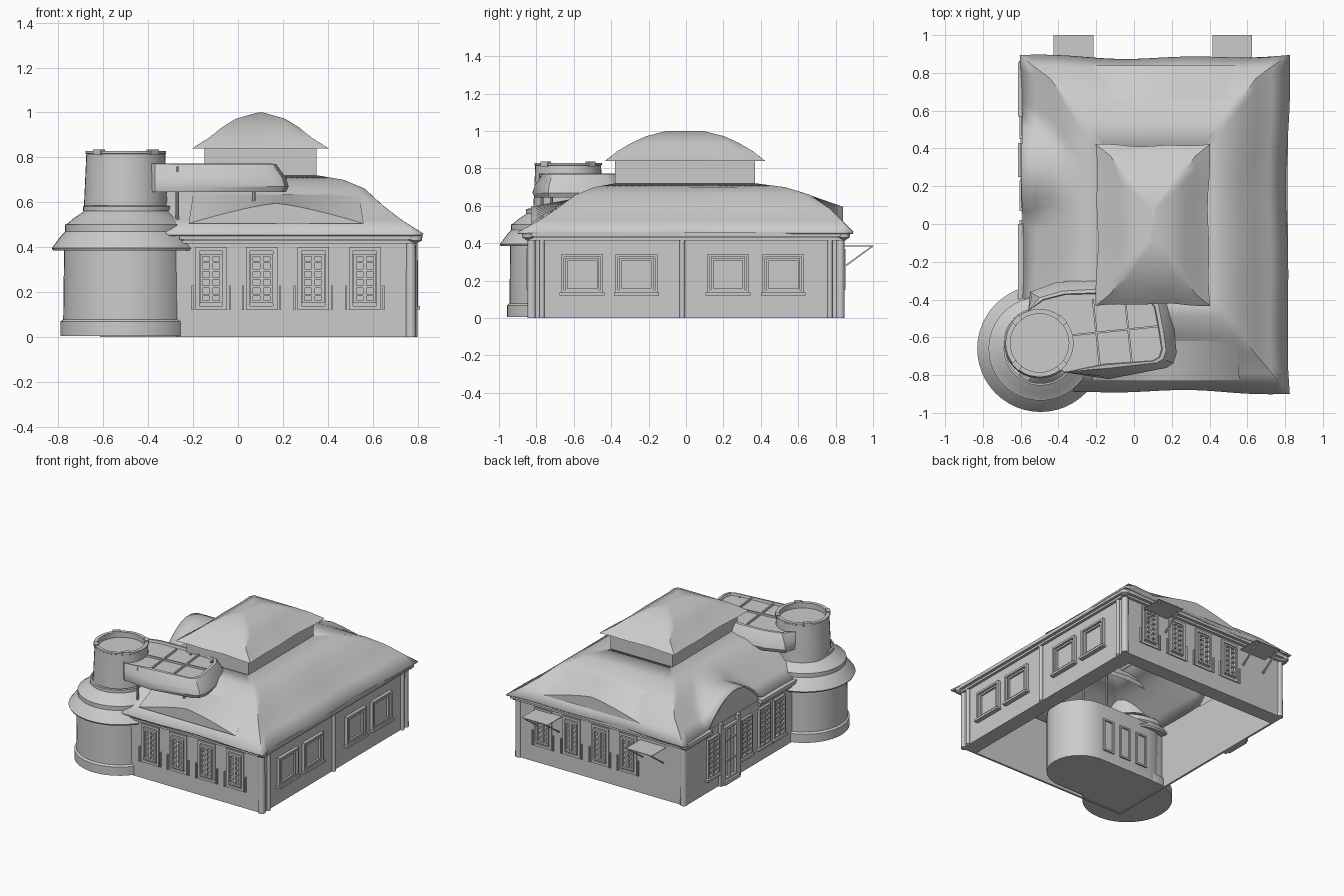
import bpy, bmesh, math
from mathutils import Matrix, Vector

if "Cube" in bpy.data.objects:
    bpy.data.objects.remove(bpy.data.objects["Cube"])


def finish(name, bm, smooth=None, thick=0):
    bmesh.ops.recalc_face_normals(bm, faces=bm.faces)
    me = bpy.data.meshes.new(name)
    bm.to_mesh(me)
    bm.free()
    ob = bpy.data.objects.new(name, me)
    bpy.context.collection.objects.link(ob)
    if thick:
        m = ob.modifiers.new("thickness", 'SOLIDIFY')
        m.thickness = thick
    if smooth:
        bpy.ops.object.select_all(action='DESELECT')
        ob.select_set(True)
        bpy.context.view_layer.objects.active = ob
        bpy.ops.object.shade_smooth_by_angle(angle=math.radians(smooth))
    return ob


def loft(name, rings, bottom=False, top=False, smooth=None, thick=0):
    bm = bmesh.new()
    rows = [[bm.verts.new(p) for p in r] for r in rings]
    n = len(rows[0])
    for a, b in zip(rows, rows[1:]):
        for i in range(n):
            bm.faces.new((a[i], a[(i + 1) % n], b[(i + 1) % n], b[i]))
    if bottom:
        bm.faces.new(rows[0])
    if top:
        bm.faces.new(rows[-1])
    return finish(name, bm, smooth, thick)


def rect(x0, x1, y0, y1, z, n=1, wave=0.0):
    c = [(x0, y0), (x1, y0), (x1, y1), (x0, y1)]
    out = []
    for k in range(4):
        a, b = Vector(c[k]), Vector(c[(k + 1) % 4])
        inward = Vector((-(b - a).y, (b - a).x)).normalized()
        for i in range(n):
            t = i / n
            p = a.lerp(b, t) + inward * wave * (math.sin(math.pi * t) + .4 * math.sin(4 * math.pi * t))
            out.append(Vector((p.x, p.y, z)))
    return out


def circle(cx, cy, r, z, n=40):
    return [(cx + r * math.cos(2 * math.pi * i / n), cy + r * math.sin(2 * math.pi * i / n), z) for i in range(n)]


def lathe(name, cx, cy, profile, n=40, bottom=False, top=False):
    return loft(name, [circle(cx, cy, r, z, n) for r, z in profile], bottom, top, 35)


def box(bm, lo, hi, M=Matrix()):
    lo, hi = Vector(lo), Vector(hi)
    S = Matrix.Diagonal((*(hi - lo), 1))
    bmesh.ops.create_cube(bm, size=1, matrix=M @ Matrix.Translation((lo + hi) / 2) @ S)


def side(x, y, deg):
    # local x runs along the wall, local -y points outward
    return Matrix.Translation((x, y, 0)) @ Matrix.Rotation(math.radians(deg), 4, 'Z')


def frame(bm, M, u, w, z0, z1, t, d):
    for lo, hi in (((u - w, -d, z0), (u - w + t, .01, z1)), ((u + w - t, -d, z0), (u + w, .01, z1)),
                   ((u - w, -d, z0), (u + w, .01, z0 + t)), ((u - w, -d, z1 - t), (u + w, .01, z1))):
        box(bm, lo, hi, M)


def lattice(bm, M, u, w, z0, z1, rows):
    frame(bm, M, u, w, z0, z1, .012, .018)
    box(bm, (u - .008, -.014, z0), (u + .008, .01, z1), M)
    for i in range(1, rows):
        z = z0 + (z1 - z0) * i / rows
        box(bm, (u - w, -.012, z - .005), (u + w, .01, z + .005), M)


FRONT, RIGHT, BACK, LEFT = side(0, -.835, 0), side(.78, 0, 90), side(0, .835, 180), side(-.58, 0, -90)

# outer walls, open underneath, with a floor strip along right and back
loft("walls", [rect(-.58, .78, -.835, .835, 0), rect(-.58, .78, -.835, .835, .45)], thick=.02)
bm = bmesh.new()
box(bm, (.67, -.83, 0), (.775, .83, .012))
box(bm, (-.575, .73, 0), (.67, .83, .012))
finish("floor_strip", bm)

# cornice and gutter bands
bm = bmesh.new()
for M, a, b in ((FRONT, -.26, .80), (RIGHT, -.855, .855), (BACK, -.80, .60), (LEFT, -.855, -.57), (LEFT, .0, .40)):
    box(bm, (a, -.02, .415), (b, .01, .43), M)
    box(bm, (a, -.035, .435), (b, .01, .46), M)
finish("cornice", bm)
for i, (x, y) in enumerate(((.79, -.845), (.79, .845), (-.58, .845))):
    lathe(f"corner_rosette_{i}", x, y, [(.012, .42), (.03, .43), (.032, .45), (.015, .465)], 16, True, True)
    lathe(f"corner_column_{i}", x - math.copysign(.02, x), y - math.copysign(.02, y), [(.024, 0), (.022, .43)], 14, True)
for i, y in enumerate((-.77, -.02, .77)):
    lathe(f"downpipe_{i}", .785, y, [(.014, 0), (.014, .43)], 12)

# main roof with the arched dormer swelling out of its left side
def arch(y):
    t = abs(y - .28) / .3
    return .46 + .19 * math.cos(min(t, 1) * math.pi / 2) ** .8

rings = []
for x0, x1, y0, y1, z, w in ((-.605, .825, -.90, .895, .46, .016), (-.53, .73, -.79, .835, .52, .012),
                             (-.445, .645, -.69, .77, .585, .012), (-.36, .565, -.59, .66, .66, .008),
                             (-.27, .47, -.49, .53, .70, 0), (-.14, .34, -.37, .36, .722, 0)):
    r = rect(x0, x1, y0, y1, z, 28, w)
    for p in r:
        if p.x < -.3:
            p.z = max(p.z, arch(p.y))
    rings.append(r)
loft("main_roof", rings, smooth=40, thick=.012)
bm = bmesh.new()
ys = [-.02 + .6 * i / 20 for i in range(21)]
bm.faces.new([bm.verts.new((-.575, y, arch(y) - .01)) for y in ys]
             + [bm.verts.new((-.575, y, .42)) for y in (.58, -.02)])
finish("dormer_face", bm)

# low eyebrow gables, front and back, whose tops blend into the roof
for name, yf, yr, zr in (("front_eyebrow", -.83, -.62, .635), ("back_eyebrow", .84, .66, .658)):
    bm = bmesh.new()
    ts = [i / 8 for i in range(-8, 9)]
    front = [bm.verts.new((.17 + .39 * t, yf, .505 + .09 * (1 - abs(t) ** 1.3))) for t in ts]
    rear = [bm.verts.new((.17 + .37 * t, yr, zr)) for t in ts]
    for i in range(16):
        bm.faces.new((front[i], front[i + 1], rear[i + 1], rear[i]))
    bm.faces.new(front)
    finish(name, bm, 30)

# raised pavilion and its domed hip roof
loft("pavilion_walls", [rect(-.15, .35, -.38, .37, z) for z in (.70, .85)])
rings = [rect(.1 - hx, .1 + hx, -.005 - hy, -.005 + hy, z, 10, w) for hx, hy, z, w in (
    (.25, .37, .84, 0), (.303, .428, .84, .01), (.225, .365, .89, .006), (.17, .29, .935, 0),
    (.11, .21, .972, 0), (.012, .1, 1.0, 0))]
loft("pavilion_roof", rings, top=True, smooth=50)

# round corner tower
cx, cy = -.495, -.66
lathe("tower_base", cx, cy, [(.297, .005), (.297, .068), (.284, .078), (.28, .39), (.33, .385), (.335, .395),
                             (.29, .455), (.275, .47), (.275, .50), (.265, .505), (.235, .53), (.19, .56),
                             (.195, .56), (.195, .582), (.183, .585)], 48, True)
tx, ty = -.5, -.63
lathe("tower_drum", tx, ty, [(.188, .55), (.176, .815), (.180, .818), (.180, .828), (.155, .828), (.155, .79)], 40, False, True)
bm = bmesh.new()
for k in range(4):
    M = Matrix.Translation((tx, ty, 0)) @ Matrix.Rotation(math.radians(45 + 90 * k), 4, 'Z')
    box(bm, (.155, -.025, .81), (.183, .025, .836), M)
finish("tower_studs", bm)

# round-ended inner room beneath the canopy
def stadium(xa, xb, y, r, z, n=14):
    pts = [(xb + r * math.sin(math.pi * i / n), y - r * math.cos(math.pi * i / n), z) for i in range(n + 1)]
    return pts + [(xa - r * math.sin(math.pi * i / n), y + r * math.cos(math.pi * i / n), z) for i in range(n + 1)]

loft("inner_room", [stadium(-.43, -.02, -.58, .22, z) for z in (0.005, .43)], bottom=True, smooth=35)
bm = bmesh.new()
M = side(0, -.36, 180)
for u in (.08, .22, .36):
    frame(bm, M, u, .045, .08, .32, .012, .012)
finish("inner_room_windows", bm)

# canopy leading from the tower
plan = [(-.37, -.785), (-.15, -.765), (.12, -.735), (.155, -.715), (.17, -.67), (.155, -.56), (.13, -.43),
        (.09, -.38), (.0, -.355), (-.2, -.345), (-.38, -.355), (-.5, -.39), (-.56, -.46), (-.5, -.62)]

def outline(s, z):
    c = Vector((-.2, -.57))
    out = []
    for x, y in plan:
        d = Vector((x, y)) - c
        p = c + d + d.normalized() * s * (1 if x > -.36 or y > -.4 else 0)
        out.append((p.x, p.y, z))
    return out

loft("canopy", [outline(.045, .645), outline(.058, .67), outline(.045, .71), outline(.0, .77),
                outline(-.02, .772), outline(-.025, .755)], top=True, smooth=30)
bm = bmesh.new()
A = Matrix.Translation((-.1, -.565, 0)) @ Matrix.Rotation(math.radians(6), 4, 'Z')
box(bm, (-.24, -.005, .75), (.25, .005, .768), A)
for x in (-.1, .07):
    box(bm, (x - .005, -.18, .75), (x + .005, .18, .768), A)
finish("canopy_bars", bm)
for i, (x, y) in enumerate(((-.27, -.77), (.07, -.72), (-.1, -.40), (.08, -.42))):
    lathe(f"canopy_post_{i}", x, y, [(.008, .43), (.008, .76)], 10)

# front and back lattice windows in deep surrounds
bm = bmesh.new()
for u in (-.12, .105, .335, .565):
    for M, s in ((FRONT, 1), (BACK, -1)):
        frame(bm, M, u * s, .07, .12, .40, .018, .008)
        lattice(bm, M, u * s, .05, .15, .37, 6)
        for e in (-.083, .083):
            box(bm, (u * s + e - .004, -.012, .12), (u * s + e + .004, .01, .23), M)
finish("lattice_windows", bm)

# right side windows with sills
bm = bmesh.new()
for u in (-.555, -.265, .225, .52):
    frame(bm, RIGHT, u, .112, .135, .34, .014, .022)
    frame(bm, RIGHT, u, .09, .145, .32, .012, .014)
    box(bm, (u - .12, -.032, .122), (u + .12, .01, .138), RIGHT)
finish("right_windows", bm)

# left entrance: door, step and lattice windows
bm = bmesh.new()
for u in (-.53, -.15, .06, .23):
    lattice(bm, LEFT, u, .065, .11, .39, 8)
    box(bm, (u - .08, -.025, .09), (u + .08, .01, .105), LEFT)
frame(bm, LEFT, -.34, .085, .02, .41, .02, .02)
box(bm, (-.345, -.015, .03), (-.335, .01, .40), LEFT)
for z in (.15, .30):
    box(bm, (-.42, -.012, z), (-.26, .01, z + .012), LEFT)
for u in (-.44, -.24):
    box(bm, (u - .014, -.022, 0), (u + .014, .01, .45), LEFT)
finish("left_entrance", bm)
bm = bmesh.new()
box(bm, (-.43, -.035, 0), (-.25, .01, .025), LEFT)
finish("door_step", bm)

# back awnings on diagonal struts
bm = bmesh.new()
for x in (-.32, .52):
    box(bm, (x - .105, .835, .383), (x + .105, 1.0, .387))
    for e in (-.085, .085):
        T = Matrix.Translation((x + e, .84, .27)) @ Matrix.Rotation(math.radians(36), 4, 'X')
        box(bm, (-.006, 0, -.004), (.006, .193, .004), T)
finish("back_awnings", bm)
